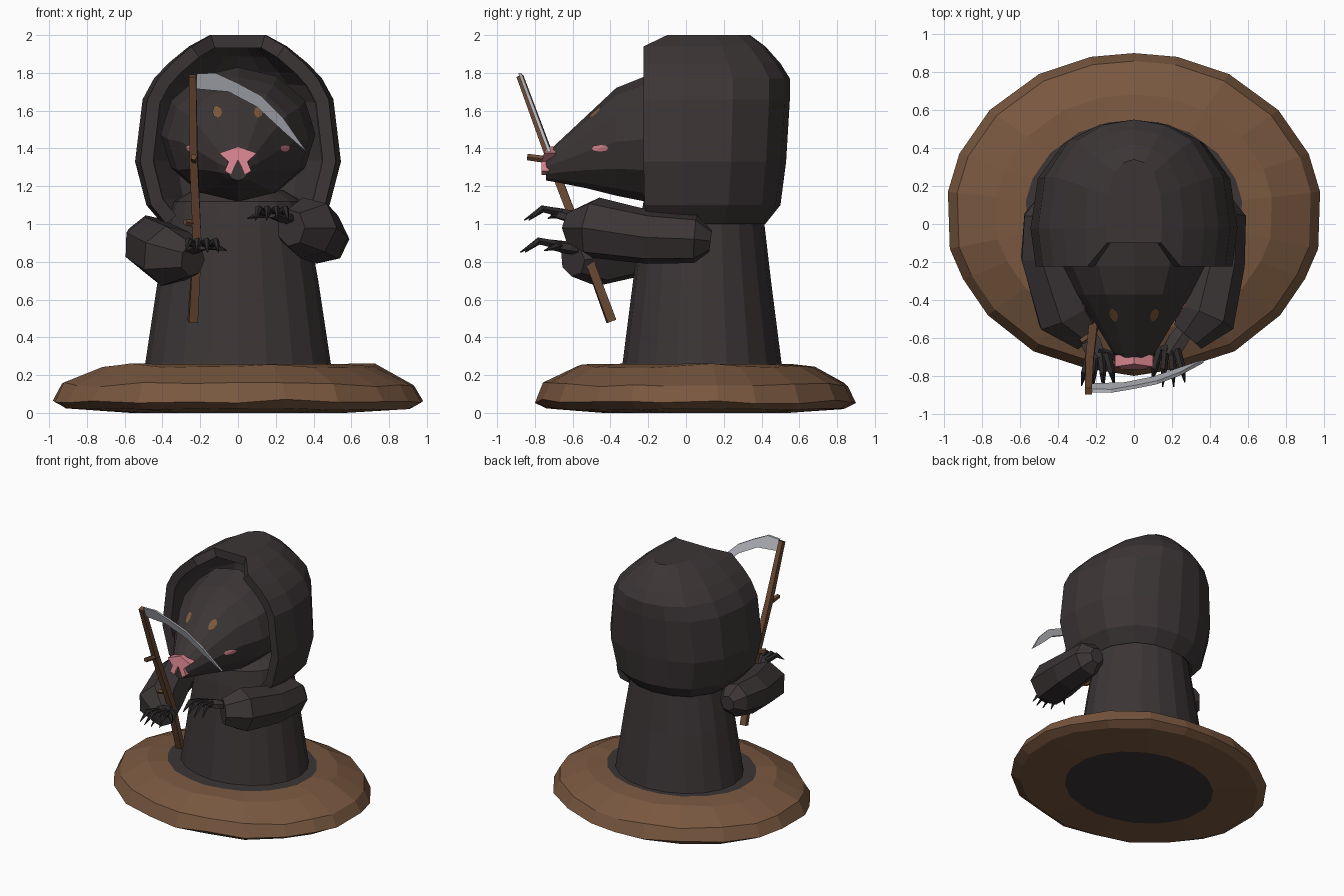
import bpy, bmesh, math, random
from mathutils import Vector
from mathutils.bvhtree import BVHTree

random.seed(4)
if "Cube" in bpy.data.objects:
    bpy.data.objects.remove(bpy.data.objects["Cube"])


def material(name, r, g, b):
    m = bpy.data.materials.new(name)
    m.use_nodes = True
    m.diffuse_color = (r, g, b, 1)
    m.node_tree.nodes["Principled BSDF"].inputs["Base Color"].default_value = (r, g, b, 1)
    return m


CHARCOAL = material("charcoal", .045, .036, .037)
EARTH = material("earth_brown", .19, .096, .05)
WOOD = material("wood_brown", .15, .07, .036)
EYE = material("eye_brown", .2, .1, .045)
PINK = material("pink", .65, .22, .26)
STEEL = material("steel", .48, .49, .53)
CLAW = material("claw_black", .026, .022, .024)


def build(name, verts, faces, *mats):
    bm = bmesh.new()
    vs = [bm.verts.new(v) for v in verts]
    for f in faces:
        bm.faces.new([vs[i] for i in f])
    bmesh.ops.recalc_face_normals(bm, faces=bm.faces)
    me = bpy.data.meshes.new(name)
    bm.to_mesh(me)
    bm.free()
    for m in mats:
        me.materials.append(m)
    ob = bpy.data.objects.new(name, me)
    bpy.context.scene.collection.objects.link(ob)
    return ob


def loft(name, rings, *mats):
    """Skin closed rings of equal length and cap both ends."""
    n = len(rings[0])
    faces = [(k * n + i, k * n + (i + 1) % n, (k + 1) * n + (i + 1) % n, (k + 1) * n + i)
             for k in range(len(rings) - 1) for i in range(n)]
    last = (len(rings) - 1) * n
    faces += [tuple(range(n)), tuple(range(last, last + n))]
    return build(name, [p for r in rings for p in r], faces, *mats)


def circle(n, turn=0.0):
    return [(math.cos(a), math.sin(a)) for a in
            (2 * math.pi * (i + turn) / n for i in range(n))]


def tube(name, path, radii, sides, mat, flat=1.0):
    """Sweep a polygon along a path; flat scales its height."""
    pts = [Vector(p) for p in path]
    rings = []
    for i, p in enumerate(pts):
        d = (pts[min(i + 1, len(pts) - 1)] - pts[max(i - 1, 0)]).normalized()
        u = d.cross(Vector((0, 0, 1))).normalized()
        v = u.cross(d)
        rings.append([p + radii[i] * (u * c + v * s * flat) for c, s in circle(sides, .5)])
    return loft(name, rings, mat)


def prism(name, outline, y_at, depth, mat):
    """Extrude an (x, z) outline in y, with y given by height."""
    return loft(name, [[(x, y_at(z) + o, z) for x, z in outline] for o in (0, depth)], mat)


# Earth mound, with a dark hole on its upper and lower faces
half = [(0, .9), (.23, .88), (.5, .79), (.76, .6), (.92, .37), (.98, .17),
        (.97, -.13), (.9, -.29), (.77, -.48), (.53, -.67), (.25, -.76), (0, -.8)]
outline = half + [(-x, y) for x, y in half[-2:0:-1]]
rings = []
for scale, z, wobble in [(.58, 0, 0), (.93, .02, .006), (1, .06, .012), (.95, .15, .012),
                         (.74, .25, .012), (.58, .26, 0)]:
    rings.append([(x * scale, .06 + (y - .06) * scale, z + random.uniform(-wobble, wobble))
                  for x, y in outline])
mound = loft("earth_mound", rings, EARTH, CHARCOAL)
for p in mound.data.polygons:
    if len(p.vertices) > 4:
        p.material_index = 1

# Robe body
loft("robe_body", [[(w * c, .085 + d * s, z) for c, s in circle(20)] for z, w, d in
                   [(.22, .5, .43), (.27, .49, .42), (.7, .425, .365),
                    (1, .37, .33), (1.12, .34, .31), (1.18, .24, .22)]], CHARCOAL)

# Hood: an open arch in plan, stacked by height and thickened inwards
levels = [(1, .4, .42, -.2), (1.1, .485, .5, -.22), (1.33, .545, .53, -.225),
          (1.66, .505, .55, -.225), (1.77, .445, .55, -.225), (1.85, .37, .5, -.225),
          (1.94, .26, .42, -.225), (2, .15, .34, -.1)]
verts = []
for z, w, b, front in levels:
    side = [(.95, front), (1, front * .1), (.93, b * .45), (.68, b * .8), (.36, b * .95)]
    arch = [(w * k, y) for k, y in side]
    arch += [(0, b)] + [(-x, y) for x, y in reversed(arch)]
    verts += [(x, y, z) for x, y in arch]
cols = len(verts) // len(levels)
faces = [(r * cols + i, r * cols + i + 1, (r + 1) * cols + i + 1, (r + 1) * cols + i)
         for r in range(len(levels) - 1) for i in range(cols - 1)]
faces.append(tuple(range(len(verts) - cols, len(verts))))
hood = build("hood", verts, faces, CHARCOAL)
# The top must face up so that the shell thickens inwards
if hood.data.polygons[-1].normal.z < 0:
    hood.data.flip_normals()
shell = hood.modifiers.new("thickness", 'SOLIDIFY')
shell.thickness = .07
shell.offset = -1

# Pointed head, lofted from snout to the inside of the hood
head = loft("head", [[(w * c, y, (lo + hi) / 2 + (hi - lo) / 2 * s) for c, s in circle(12)]
                     for y, lo, hi, w in
                     [(-.74, 1.23, 1.37, .06), (-.68, 1.22, 1.43, .11), (-.53, 1.19, 1.57, .2),
                      (-.37, 1.15, 1.72, .3), (-.22, 1.12, 1.78, .375), (0, 1.12, 1.83, .41)]],
            CHARCOAL)
tree = BVHTree.FromPolygons([v.co for v in head.data.vertices],
                            [tuple(p.vertices) for p in head.data.polygons])


def spot(name, centre, aim, across, rx, rz, mat):
    """Lay a small oval on the head by casting it along aim."""
    aim, across = Vector(aim), Vector(across)
    pts = []
    for c, s in [(0, 0)] + circle(8):
        start = Vector(centre) + across * rx * c + Vector((0, 0, rz * s))
        hit = tree.ray_cast(start, aim)[0]
        pts.append((hit or start) - aim * .008)
    build(name, pts, [(0, i + 1, (i + 1) % 8 + 1) for i in range(8)], mat)


for s, side in ((1, "left"), (-1, "right")):
    spot(side + "_eye", (.11 * s, -2, 1.595), (0, 1, 0), (1, 0, 0), .026, .032, EYE)
    spot(side + "_cheek", (2 * s, -.455, 1.4), (-s, 0, 0), (0, 1, 0), .045, .02, PINK)

# Nose with two lobes
nose = [(0, 1.41), (.1, 1.375), (.05, 1.33), (.07, 1.28), (.035, 1.26), (.015, 1.31)]
prism("nose", nose + [(0, 1.34)] + [(-x, z) for x, z in nose[:0:-1]],
      lambda z: -.765 + max(0, z - 1.34) * .4, .06, PINK)

# Sleeves
tube("left_sleeve", [(.46, .13, .91), (.46, .05, .92), (.44, -.2, .93), (.37, -.49, .98),
                     (.28, -.59, .98)], [.06, .13, .145, .165, .1], 7, CHARCOAL)
tube("right_sleeve", [(-.46, .13, .92), (-.46, .05, .92), (-.46, -.16, .89), (-.36, -.48, .83),
                      (-.24, -.6, .81)], [.06, .13, .15, .165, .09], 7, CHARCOAL)


# Hands with curved claws
def hand(side, s, wrist, palm):
    w, p = Vector(wrist), Vector(palm)
    tube(side + "_hand", [w, (w + p) / 2, p], [.045, .06, .05], 6, CHARCOAL, .55)
    for i in range(4):
        k = i - 1.5
        base = p + Vector((k * .03, .03, 0))
        bend = p + Vector((k * .048, -.07, .02))
        tip = p + Vector((k * .058, -.18 + abs(k) * .025, -.04))
        tube(f"{side}_claw_{i + 1}", [base, bend, tip], [.022, .02, .003], 5, CLAW)
    thumb = p + Vector((-.07 * s, .02, -.01))
    tube(side + "_thumb", [p + Vector((0, .04, 0)), thumb, thumb + Vector((-.06 * s, -.06, -.02))],
         [.025, .02, .003], 5, CLAW)


hand("left", 1, (.28, -.54, 1.02), (.18, -.69, 1.06))
hand("right", -1, (-.26, -.55, .86), (-.19, -.71, .89))

# Scythe: shaft, two pegs and a curved blade in the plane of the shaft
tube("scythe_shaft", [(-.24, -.88, 1.785), (-.235, -.72, 1.35), (-.215, -.54, .88),
                      (-.24, -.395, .485)], [.026, .03, .032, .034], 4, WOOD)
tube("upper_peg", [(-.23, -.7, 1.335), (-.235, -.84, 1.355)], [.02, .018], 5, WOOD)
tube("lower_peg", [(-.22, -.58, 1), (-.28, -.62, 1.01)], [.02, .018], 5, WOOD)
prism("scythe_blade", [(-.22, 1.795), (-.12, 1.8), (0, 1.745), (.12, 1.68), (.24, 1.56),
                       (.365, 1.38), (.24, 1.49), (.1, 1.62), (-.05, 1.7), (-.22, 1.715)],
      lambda z: -.885 + (1.79 - z) * .374, .018, STEEL)
